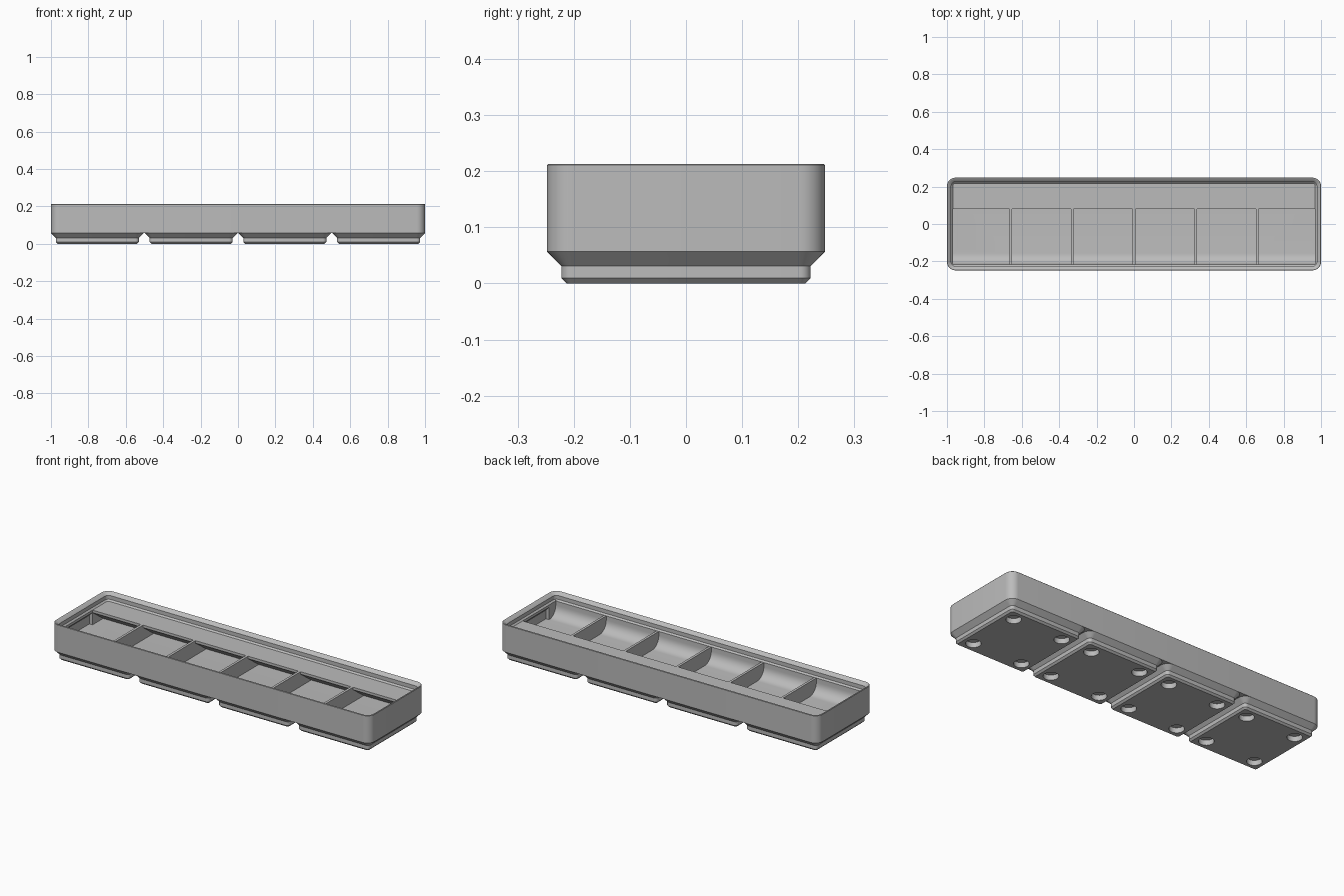
import bpy, bmesh, math
from mathutils import Vector

if "Cube" in bpy.data.objects:
    bpy.data.objects.remove(bpy.data.objects["Cube"])

UNIT = 2 / 167.5          # sizes below are in millimetres
LENGTH, DEPTH, PITCH = 167.5, 41.5, 42
FLOOR, RIM = 7.0, 14.0    # compartment floor and divider top

grey = bpy.data.materials.new("grey plastic")
grey.use_nodes = True
colour = (0.5, 0.5, 0.5, 1)
grey.diffuse_color = colour
grey.node_tree.nodes["Principled BSDF"].inputs["Base Color"].default_value = colour


def finish(bm, name):
    bmesh.ops.recalc_face_normals(bm, faces=bm.faces)
    bmesh.ops.scale(bm, vec=Vector((UNIT,) * 3), verts=bm.verts)
    mesh = bpy.data.meshes.new(name)
    bm.to_mesh(mesh)
    bm.free()
    mesh.materials.append(grey)
    obj = bpy.data.objects.new(name, mesh)
    bpy.context.collection.objects.link(obj)
    return obj


def rounded_ring(bm, cx, w, d, inset, z, steps=8):
    """Rounded rectangle of vertices; the corner shrinks with the inset."""
    r = max(3.75 - inset, 0.8)
    hx, hy = w / 2 - inset - r, d / 2 - inset - r
    ring = []
    for q, (sx, sy) in enumerate([(1, 1), (-1, 1), (-1, -1), (1, -1)]):
        for i in range(steps + 1):
            a = (q + i / steps) * math.pi / 2
            ring.append(bm.verts.new((cx + sx * hx + r * math.cos(a),
                                      sy * hy + r * math.sin(a), z)))
    return ring


def loft(name, cx, w, d, profile):
    """Closed solid through rounded rectangles at (inset, height)."""
    bm = bmesh.new()
    rings = [rounded_ring(bm, cx, w, d, *p) for p in profile]
    n = len(rings[0])
    for a, b in zip(rings, rings[1:]):
        for i in range(n):
            j = (i + 1) % n
            bm.faces.new((a[i], a[j], b[j], b[i]))
    bm.faces.new(rings[0])
    bm.faces.new(rings[-1])
    return finish(bm, name)


def prism(bm, points):
    """Extrude a profile between two point lists."""
    a, b = ([bm.verts.new(p) for p in side] for side in points)
    bm.faces.new(a)
    bm.faces.new(b)
    for i in range(len(a)):
        j = (i + 1) % len(a)
        bm.faces.new((a[i], a[j], b[j], b[i]))


def cut(obj, cutter):
    mod = obj.modifiers.new("cut", 'BOOLEAN')
    mod.operation, mod.solver, mod.object = 'DIFFERENCE', 'EXACT', cutter
    bpy.context.view_layer.objects.active = obj
    bpy.ops.object.modifier_apply(modifier=mod.name)
    cutter.hide_render = True
    bpy.data.objects.remove(cutter)


# Tray with stepped stacking lip
tray = loft("tray", 0, LENGTH, DEPTH, [
    (0, 4.75), (0, 17.65), (0.15, 17.83), (0.4, 17.83), (0.6, 17.75),
    (1.9, 16.5), (1.9, 14.7), (2.6, RIM)])

# Compartments: curved scoop in front, sloped label shelf at the back
front, shelf, scoop = 2.6 - DEPTH / 2, 6.7, 5.0
profile = [(front, RIM + 0.6)]
for i in range(9):
    a = math.pi + i / 8 * math.pi / 2
    profile.append((front + scoop + scoop * math.cos(a), FLOOR + scoop + scoop * math.sin(a)))
profile += [(shelf + 8, FLOOR), (shelf, RIM - 1.2), (shelf, RIM + 0.6)]
cells = bmesh.new()
inner = LENGTH / 2 - 2.6
for k in range(6):
    mid = (k - 2.5) * 27.6
    x0, x1 = max(mid - 13.2, -inner), min(mid + 13.2, inner)
    prism(cells, [[(x, y, z) for y, z in profile] for x in (x0, x1)])
cut(tray, finish(cells, "compartment_cutter"))

# Thinner end walls below the lip
under = bmesh.new()
wall = LENGTH / 2 - 0.95
for s in (-1, 1):
    outline = [(inner - 2, FLOOR), (wall, FLOOR), (wall, RIM - 2.85),
               (inner, RIM - 1.2), (inner - 2, RIM - 1.2)]
    prism(under, [[(s * x, y, z) for x, z in outline] for y in (front + scoop, shelf)])
cut(tray, finish(under, "end_wall_cutter"))

# Four stepped feet with round magnet holes
parts = [tray]
for k in range(4):
    cx = (k - 1.5) * PITCH
    foot = loft(f"foot_{k + 1}", cx, DEPTH, DEPTH,
                [(2.95, 0), (2.15, 0.8), (2.15, 2.6), (0, 4.75)])
    holes = bmesh.new()
    for sx in (-13, 13):
        for sy in (-13, 13):
            ring = [(cx + sx + 3.25 * math.cos(t * math.pi / 16),
                     sy + 3.25 * math.sin(t * math.pi / 16)) for t in range(32)]
            prism(holes, [[(x, y, z) for x, y in ring] for z in (-1, 2.4)])
    cut(foot, finish(holes, "hole_cutter"))
    parts.append(foot)

# Smooth rounded corners, sharp steps
bpy.ops.object.select_all(action='DESELECT')
for p in parts:
    p.select_set(True)
bpy.context.view_layer.objects.active = tray
bpy.ops.object.shade_smooth_by_angle(angle=math.radians(30))
